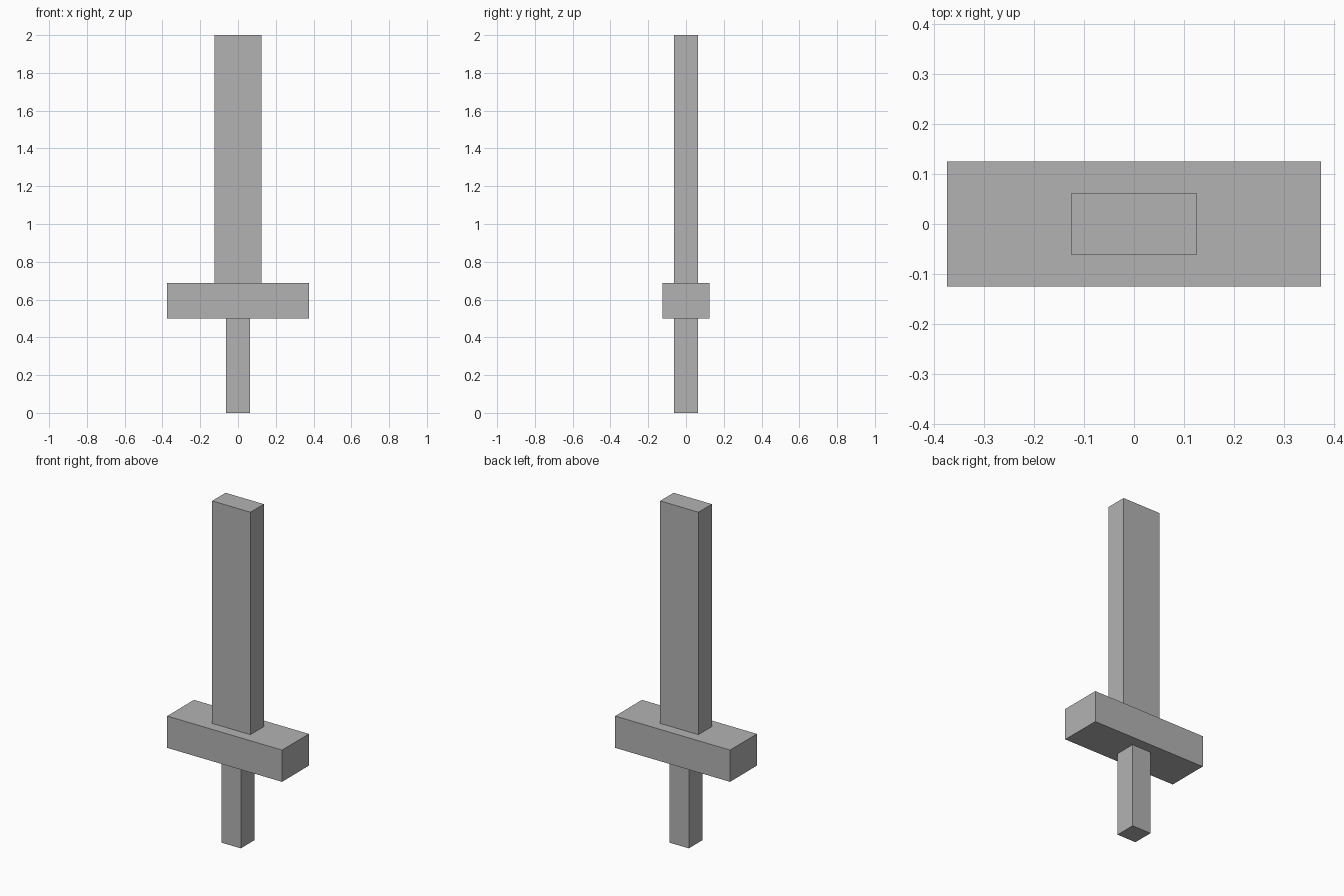
import bpy

if "Cube" in bpy.data.objects:
    bpy.data.objects.remove(bpy.data.objects["Cube"])

grey = bpy.data.materials.new("plain grey")
grey.diffuse_color = (0.45, 0.45, 0.45, 1)
grey.use_nodes = True
grey.node_tree.nodes["Principled BSDF"].inputs["Base Color"].default_value = grey.diffuse_color


def box(name, width, depth, bottom, top):
    """Centred box spanning bottom to top in height."""
    bpy.ops.mesh.primitive_cube_add(size=1, location=(0, 0, (bottom + top) / 2))
    ob = bpy.context.object
    ob.name = name
    ob.scale = (width, depth, top - bottom)
    bpy.ops.object.transform_apply(location=False, rotation=False, scale=True)
    ob.data.materials.append(grey)
    return ob


# Sword parts, stacked from the ground up
box("grip", 0.125, 0.125, 0, 0.5)
box("crossguard", 0.75, 0.25, 0.5, 0.6875)
box("blade", 0.25, 0.125, 0.6875, 2)
